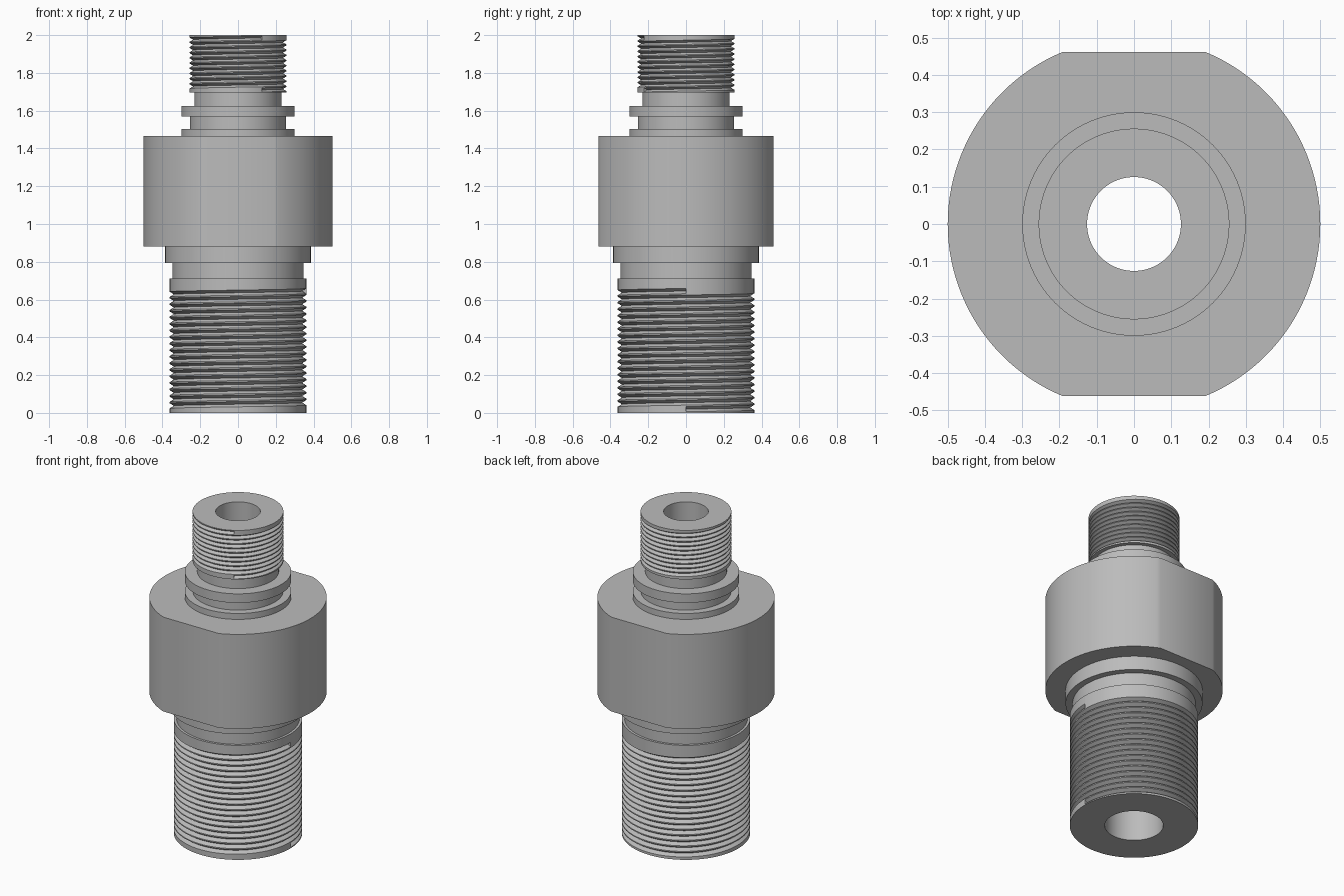
import bpy, bmesh
from math import sin, cos, pi, asin, radians

if "Cube" in bpy.data.objects:
    bpy.data.objects.remove(bpy.data.objects["Cube"], do_unlink=True)

steel = bpy.data.materials.new("plain grey steel")
steel.use_nodes = True
steel.diffuse_color = (0.5, 0.5, 0.5, 1)
steel.node_tree.nodes["Principled BSDF"].inputs["Base Color"].default_value = (0.5, 0.5, 0.5, 1)

SEG = 96


def finish(name, bm):
    mesh = bpy.data.meshes.new(name)
    bm.to_mesh(mesh)
    bm.free()
    mesh.materials.append(steel)
    obj = bpy.data.objects.new(name, mesh)
    bpy.context.collection.objects.link(obj)
    bpy.ops.object.select_all(action="DESELECT")
    obj.select_set(True)
    bpy.context.view_layer.objects.active = obj
    bpy.ops.object.shade_smooth_by_angle(angle=radians(25))
    return obj


def skin(bm, columns):
    """Join neighbouring columns of vertices with quads."""
    for a, b in zip(columns, columns[1:]):
        for i in range(len(a) - 1):
            bm.faces.new((a[i], b[i], b[i + 1], a[i + 1]))


def turned(name, profile):
    """Revolve a list of (radius, height) points."""
    bm = bmesh.new()
    cols = [[bm.verts.new((r * cos(2 * pi * k / SEG), r * sin(2 * pi * k / SEG), z))
             for r, z in profile] for k in range(SEG)]
    skin(bm, cols + cols[:1])
    return finish(name, bm)


def threaded(name, radius, z_low, z_high, inner_low, inner_high,
             start, end, turns, depth, turn_angle):
    """Cylinder with a right-handed V groove cut around it."""
    bm = bmesh.new()
    pitch = (end - start) / turns
    half = pitch * 0.4
    cols = []
    for k in range(SEG + 1):
        a = turn_angle + 2 * pi * k / SEG
        pts = [(inner_low, z_low), (radius, z_low)]
        for t in range(turns):
            z = start + pitch * (t + k / SEG) 
            pts += [(radius, z - half), (radius - depth, z), (radius, z + half)]
        pts += [(radius, z_high), (inner_high, z_high)]
        cols.append([bm.verts.new((r * cos(a), r * sin(a), z)) for r, z in pts])
    skin(bm, cols)
    # close the two blunt ends of the groove
    bm.faces.new(cols[0][2:5])
    bm.faces.new(cols[-1][-5:-2][::-1])
    bmesh.ops.remove_doubles(bm, verts=bm.verts[:], dist=0.0001)
    return finish(name, bm)


# Main body: round block with two wrench flats
half_arc = asin(0.462 / 0.5)
outline = []
for side in (0, pi):
    for i in range(49):
        a = side - half_arc + 2 * half_arc * i / 48
        outline.append((cos(a), sin(a)))
bm = bmesh.new()
body = [[bm.verts.new((r * x, r * y, z)) for r, z in
         ((0.2, 0.88), (0.5, 0.88), (0.5, 1.467), (0.2, 1.467))] for x, y in outline]
skin(bm, body + body[:1])
finish("wrench_body", bm)

# Plain turned sections
turned("lower_neck_and_collar",
       [(0.347, 0.70), (0.347, 0.794), (0.386, 0.794), (0.386, 0.89)])
turned("seal_flanges_and_upper_neck",
       [(0.30, 1.46), (0.30, 1.504), (0.255, 1.504), (0.255, 1.57), (0.30, 1.57),
        (0.30, 1.626), (0.23, 1.626), (0.23, 1.70)])

# Stepped bore through the whole fitting
turned("bore", [(0.126, 2.0), (0.126, 0.9), (0.165, 0.9), (0.165, 0.0)])

# Threaded ends
threaded("lower_thread", 0.362, 0.0, 0.712, 0.165, 0.34,
         0.02, 0.645, 18, 0.022, 0)
threaded("upper_thread", 0.256, 1.695, 2.0, 0.22, 0.126,
         1.71, 1.985, 10, 0.018, -pi / 3)
